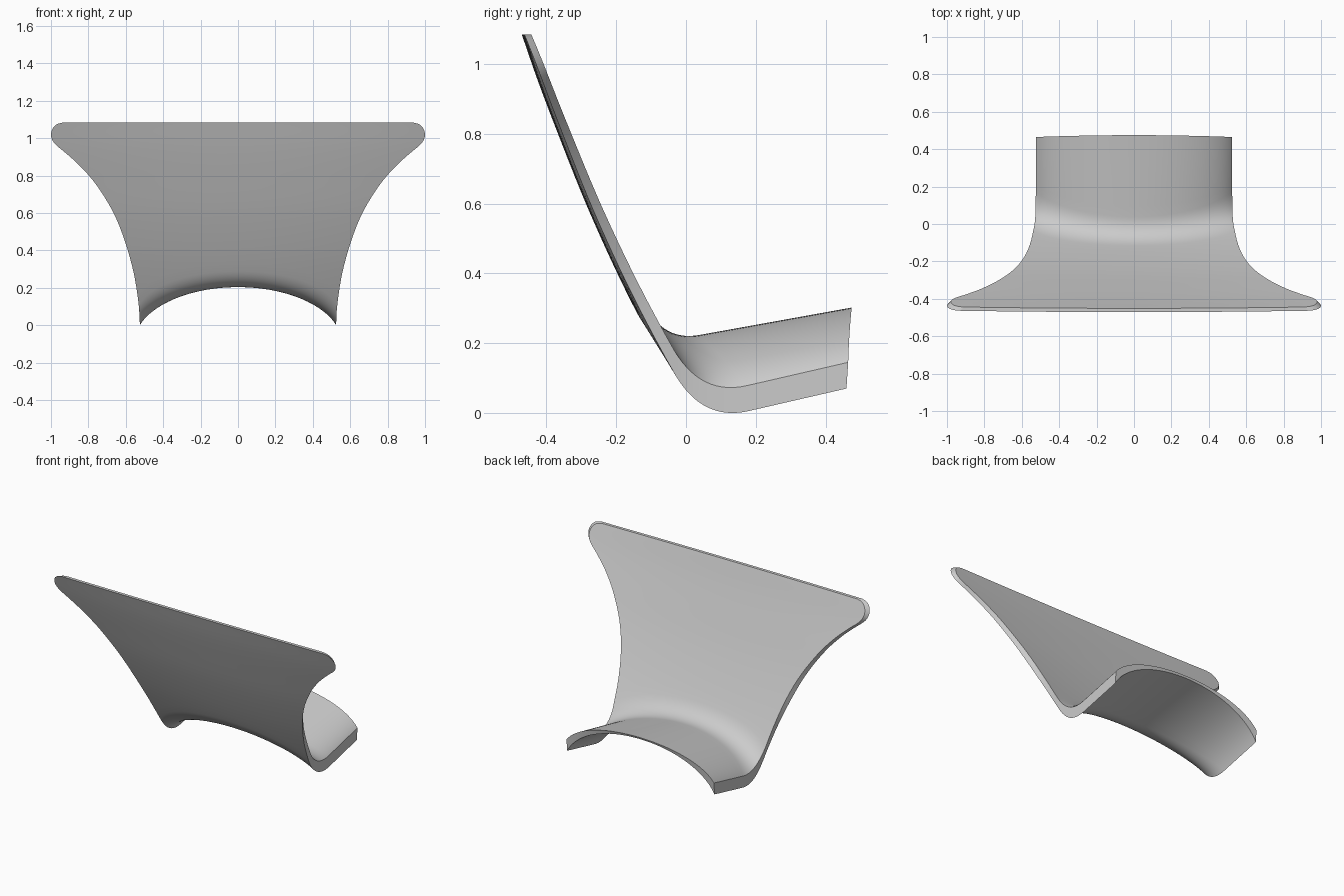
import bpy, bmesh, math

if "Cube" in bpy.data.objects:
    bpy.data.objects.remove(bpy.data.objects["Cube"])

# profile knots: blade depth y by height, and half width by height
BLADE = [(-.06, .055), (0, .020), (.1, -.040), (.235, -.114), (.4, -.197), (.6, -.287),
         (.8, -.367), (.95, -.424), (1.085, -.471)]
WIDTH = [(-.1, .525), (0, .525), (.1, .53), (.2, .543), (.3, .562), (.45, .605), (.6, .665),
         (.75, .757), (.85, .843), (.92, .92), (.965, .975), (.99, .993), (1.02, 1.0),
         (1.05, .992), (1.07, .975), (1.08, .955), (1.085, .93)]
TOP = 1.085
NU, NT, NC, NB = 56, 8, 14, 36


def smooth(knots, t):
    """Cubic interpolation through the knots."""
    n = len(knots)
    t = min(max(t, knots[0][0]), knots[-1][0])
    i = next(k for k in range(n - 1) if t <= knots[k + 1][0])

    def slope(k):
        a, b = knots[max(k - 1, 0)], knots[min(k + 1, n - 1)]
        return (b[1] - a[1]) / (b[0] - a[0])
    (x0, y0), (x1, y1) = knots[i], knots[i + 1]
    h = x1 - x0
    s = (t - x0) / h
    return ((2*s**3 - 3*s*s + 1) * y0 + (s**3 - 2*s*s + s) * h * slope(i)
            + (3*s*s - 2*s**3) * y1 + (s**3 - s*s) * h * slope(i + 1))


def column(u, inner):
    """One lengthwise strip: arched tongue, rounded fold, rising blade."""
    drop = (1 - math.sqrt(1 - (.95 * u)**2)) / (1 - math.sqrt(1 - .95**2))
    base = .2165 - .1785 * drop if inner else .205 - .241 * drop
    grade = .18 + .05 * u * u

    def half_width(z):
        # the back skin is slightly narrower, so the side rims show from behind
        s = min(max((z - .12) / .4, 0), 1)
        return smooth(WIDTH, z) - (.02 * s * s * (3 - 2 * s) if inner else 0)

    def blade(z):
        x = u * smooth(WIDTH, z)
        return (smooth(BLADE, z) + (.055 - .043 * z) * x * x
                + ((.04 - .02 * z / TOP) if inner else 0))

    # where tongue and blade would meet
    zc = base
    for _ in range(30):
        zc = base + grade * blade(zc)
    yc = blade(zc)
    r = .1 + .03 * u * u
    y_end = .475 - .01 * u * u - (0 if inner else .005)
    ya, zb = yc + r, zc + r
    za = base + grade * ya
    pts = []
    for k in range(NT):
        y = y_end + (ya - y_end) * k / NT
        pts.append((u * .525, y, base + grade * y))
    for k in range(NC):
        t = k / NC
        a, b, c = (1 - t)**2, 2 * t * (1 - t), t * t
        z = a * za + b * zc + c * zb
        w = (1 - t) * .525 + t * half_width(z)
        pts.append((u * w, a * ya + b * yc + c * blade(zb), z))
    for k in range(NB + 1):
        z = zb + (TOP - zb) * (1 - (1 - k / NB)**2)
        pts.append((u * half_width(z), blade(z), z))
    return pts


# two skins of the sheet
bm = bmesh.new()
skins = []
for inner in (False, True):
    grid = [[bm.verts.new(p) for p in column(math.sin(math.pi / 2 * (2 * i / NU - 1)), inner)]
            for i in range(NU + 1)]
    for a, b in zip(grid, grid[1:]):
        for j in range(len(a) - 1):
            bm.faces.new((a[j], b[j], b[j + 1], a[j + 1]))
    skins.append(grid)


# rim closing the sheet all round
def border(g):
    return (g[0][:-1] + [c[-1] for c in g[:-1]] + g[-1][:0:-1] + [c[0] for c in g[:0:-1]])


lo, hi = border(skins[0]), border(skins[1])
for i in range(len(lo)):
    j = (i + 1) % len(lo)
    bm.faces.new((lo[i], lo[j], hi[j], hi[i]))
bmesh.ops.recalc_face_normals(bm, faces=bm.faces)

mesh = bpy.data.meshes.new("flared_saddle_plate")
bm.to_mesh(mesh)
bm.free()
plate = bpy.data.objects.new("flared_saddle_plate", mesh)
bpy.context.collection.objects.link(plate)
bpy.context.view_layer.objects.active = plate
plate.select_set(True)
bpy.ops.object.shade_smooth_by_angle(angle=math.radians(35))
